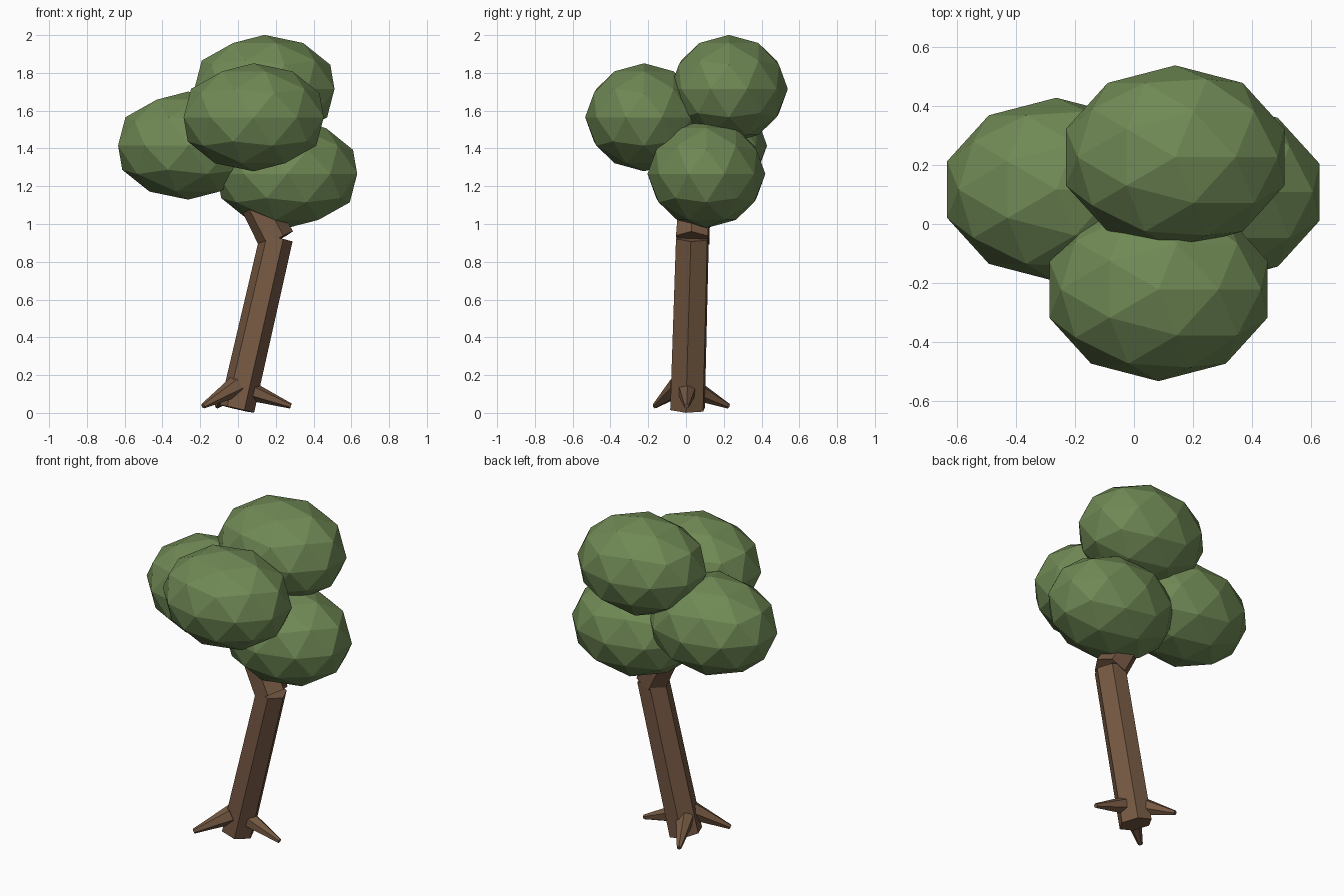
import bpy, bmesh, math
from mathutils import Vector, Matrix

if "Cube" in bpy.data.objects:
    bpy.data.objects.remove(bpy.data.objects["Cube"])


def material(name, rgb):
    m = bpy.data.materials.new(name)
    m.diffuse_color = (*rgb, 1)
    m.use_nodes = True
    m.node_tree.nodes["Principled BSDF"].inputs["Base Color"].default_value = m.diffuse_color
    return m


bark = material("bark brown", (0.18, 0.10, 0.056))
leaf = material("leaf green", (0.16, 0.25, 0.09))


def finish(name, bm, mat):
    me = bpy.data.meshes.new(name)
    bm.to_mesh(me)
    bm.free()
    me.materials.append(mat)
    ob = bpy.data.objects.new(name, me)
    bpy.context.collection.objects.link(ob)
    return ob


def limb(name, start, end, r1, r2, spin=25, squash=1.0):
    """Six-sided tapered prism running from start to end."""
    a, b = Vector(start), Vector(end)
    turn = Vector((0, 0, 1)).rotation_difference(b - a).to_matrix().to_4x4()
    mat = (Matrix.Translation((a + b) / 2) @ turn
           @ Matrix.Diagonal((squash, 1, 1, 1))
           @ Matrix.Rotation(math.radians(spin), 4, 'Z'))
    bm = bmesh.new()
    bmesh.ops.create_cone(bm, cap_ends=True, segments=6, radius1=r1,
                          radius2=r2, depth=(b - a).length, matrix=mat)
    return finish(name, bm, bark)


# Leaning trunk and the short kinked piece above it
limb("trunk", (-0.005, 0.008, 0.021), (0.203, 0.034, 0.927), 0.101, 0.096, squash=0.92)
limb("upper_trunk", (0.205, 0.035, 0.915), (0.065, 0.05, 1.18), 0.098, 0.09)

# Three tapered roots
roots = [((0.04, 0.005, 0.125), (0.28, 0.003, 0.036)),
         ((-0.02, 0.04, 0.125), (-0.11, 0.225, 0.036)),
         ((-0.01, -0.04, 0.14), (-0.185, -0.165, 0.036))]
for i, (a, b) in enumerate(roots):
    limb(f"root_{i + 1}", a, b, 0.056, 0.014)

# Four equal faceted leaf clumps
clumps = [(0.14, 0.227, 1.715), (0.083, -0.222, 1.565),
          (-0.264, 0.117, 1.415), (0.26, 0.108, 1.265)]
for i, c in enumerate(clumps):
    bm = bmesh.new()
    bmesh.ops.create_icosphere(
        bm, subdivisions=2, radius=1,
        matrix=Matrix.Translation(c) @ Matrix.Diagonal((0.39, 0.312, 0.286, 1)))
    finish(f"leaf_clump_{i + 1}", bm, leaf)
